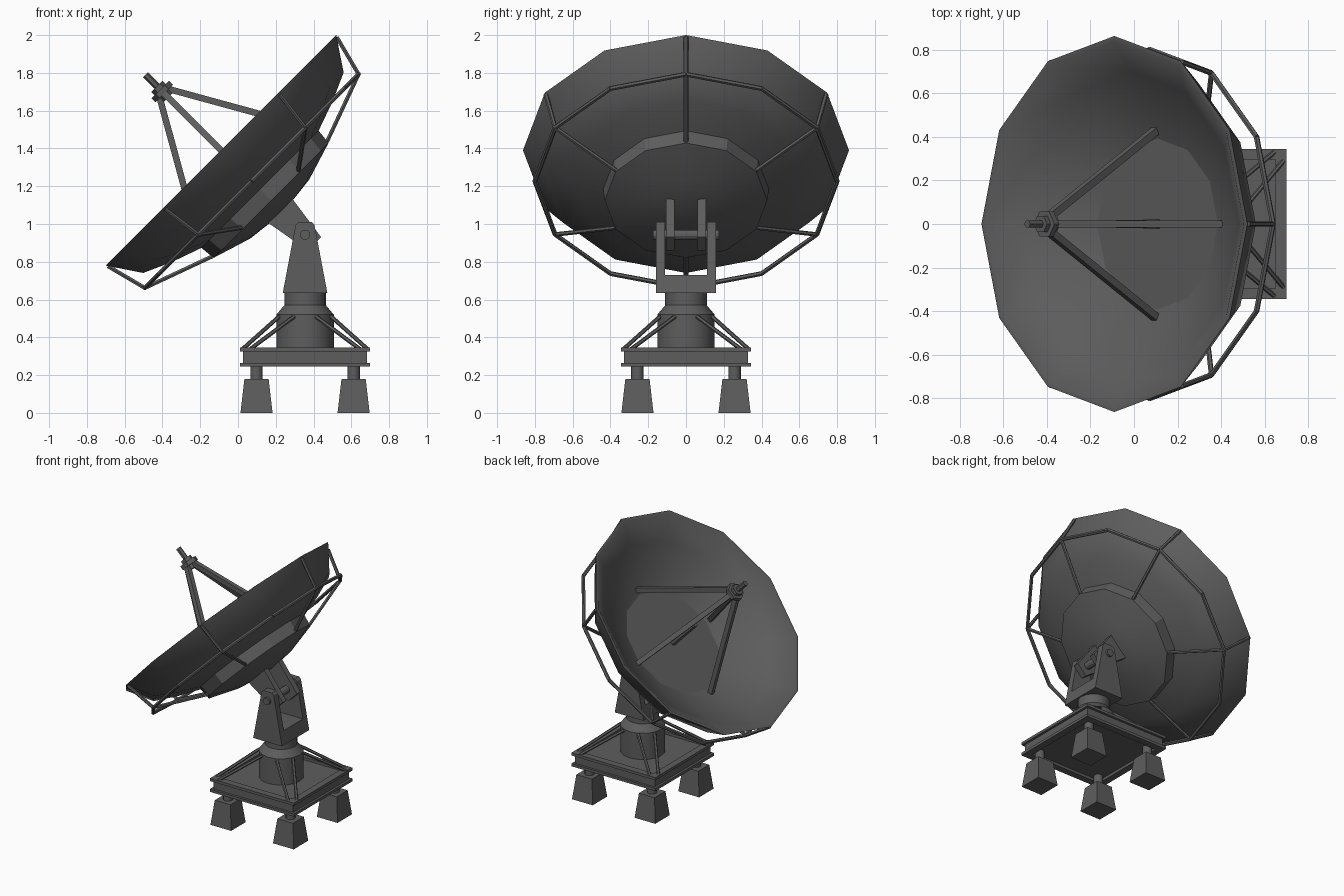
import bpy, bmesh, math
from mathutils import Matrix, Vector

if "Cube" in bpy.data.objects:
    bpy.data.objects.remove(bpy.data.objects["Cube"])

grey = bpy.data.materials.new("dark grey metal")
grey.use_nodes = True
grey.diffuse_color = (0.11, 0.11, 0.11, 1)
grey.node_tree.nodes["Principled BSDF"].inputs["Base Color"].default_value = (0.11, 0.11, 0.11, 1)

# The dish frame has local z along its aiming axis; the mount frame is upright
DISH = Matrix.Translation((-0.09, 0, 1.39)) @ Matrix.Rotation(math.radians(-45), 4, 'Y')
MOUNT = Matrix.Translation((0.355, 0, 0))
ROOT2 = math.sqrt(2)


def finish(name, bm, frame, angle=None):
    bmesh.ops.remove_doubles(bm, verts=bm.verts, dist=1e-5)
    bmesh.ops.recalc_face_normals(bm, faces=bm.faces)
    mesh = bpy.data.meshes.new(name)
    bm.to_mesh(mesh)
    bm.free()
    mesh.materials.append(grey)
    if angle:
        mesh.shade_smooth()
        mesh.set_sharp_from_angle(angle=math.radians(angle))
    obj = bpy.data.objects.new(name, mesh)
    obj.matrix_world = frame
    bpy.context.scene.collection.objects.link(obj)
    return obj


def lathe(name, profile, sides, frame, closed=False, angle=None, turn=0.0):
    """Spin (radius, height) points around local z."""
    bm = bmesh.new()
    rings = []
    for r, z in profile:
        angles = [turn + math.tau * i / sides for i in range(sides)]
        if r == 0:
            rings.append([bm.verts.new((0, 0, z))] * sides)
        else:
            rings.append([bm.verts.new((r * math.cos(a), r * math.sin(a), z)) for a in angles])
    pairs = list(zip(rings, rings[1:]))
    if closed:
        pairs.append((rings[-1], rings[0]))
    for low, high in pairs:
        for i in range(sides):
            j = (i + 1) % sides
            loop = list(dict.fromkeys((low[i], low[j], high[j], high[i])))
            bm.faces.new(loop)
    return finish(name, bm, frame, angle)


def square(name, profile, frame, closed=False):
    """Square-plan part from (half width, height) points."""
    points = [(r * ROOT2, z) for r, z in profile]
    return lathe(name, points, 4, frame, closed, turn=math.pi / 4)


def prism(name, outline, y0, y1, frame):
    """Plate with an x/z outline, thick along y."""
    bm = bmesh.new()
    face = bm.faces.new([bm.verts.new((x, y0, z)) for x, z in outline])
    out = bmesh.ops.extrude_face_region(bm, geom=[face])
    moved = [v for v in out["geom"] if isinstance(v, bmesh.types.BMVert)]
    bmesh.ops.translate(bm, verts=moved, vec=(0, y1 - y0, 0))
    return finish(name, bm, frame)


def rods(name, spans, radius, frame, sides=6):
    """Straight bars between pairs of points."""
    bm = bmesh.new()
    for a, b in spans:
        a, b = Vector(a), Vector(b)
        turn = (b - a).to_track_quat('Z', 'Y').to_matrix().to_4x4()
        place = Matrix.Translation((a + b) / 2) @ turn @ Matrix.Rotation(math.pi / sides, 4, 'Z')
        bmesh.ops.create_cone(bm, cap_ends=True, segments=sides, radius1=radius,
                              radius2=radius, depth=(b - a).length, matrix=place)
    return finish(name, bm, frame)


def polar(r, degrees, z):
    a = math.radians(degrees)
    return (r * math.cos(a), r * math.sin(a), z)


# Reflector: curved bowl inside, kinked shell outside
bowl = [(r, 0.36 * (r / 0.84) ** 2 - 0.36) for r in (0, 0.14, 0.28, 0.42, 0.56, 0.7, 0.84)]
shell = [(0.863, 0), (0.75, -0.168), (0.6, -0.235), (0.43, -0.295), (0, -0.39)]
lathe("reflector_dish", bowl + shell, 12, DISH, angle=40)

# Hub behind the reflector
lathe("rear_hub", [(0, -0.28), (0.44, -0.28), (0.43, -0.375), (0.22, -0.44), (0, -0.465)],
      12, DISH, angle=28)

# Rear truss: ring, and spokes running rim - ring - hub
RING = (0.8, -0.23)
rods("rear_ring", [(polar(RING[0], d, RING[1]), polar(RING[0], d + 30, RING[1]))
                   for d in range(0, 360, 30)], 0.013, DISH)
spokes = []
for d in range(0, 360, 60):
    knee = polar(RING[0], d, RING[1])
    spokes += [(polar(0.857, d, -0.01), knee), (knee, polar(0.43, d, -0.364))]
rods("rear_spokes", spokes, 0.012, DISH)

# Feed: four struts, hub with collar, tip and central receiver
rods("feed_struts", [(polar(0.43, d, -0.27), polar(0.025, d, 0.44))
                     for d in range(0, 360, 90)], 0.024, DISH, sides=4)
lathe("feed_collar", [(0, 0.425), (0.065, 0.425), (0.065, 0.455), (0, 0.455)], 6, DISH)
lathe("feed_hub", [(0, 0.395), (0.042, 0.395), (0.042, 0.48), (0, 0.48)], 6, DISH)
lathe("feed_tip", [(0, 0.47), (0.019, 0.47), (0.019, 0.565), (0, 0.565)], 6, DISH)
lathe("receiver_base", [(0, -0.37), (0.045, -0.37), (0.045, -0.29), (0, -0.27)], 6, DISH)
lathe("receiver_stem", [(0, -0.3), (0.024, -0.3), (0.02, -0.02), (0, -0.02)], 6, DISH)

# Tilting lugs on the hub, held by the yoke
for side, s in (("left", 1), ("right", -1)):
    prism("lug_" + side, [(-0.1, -0.42), (0.09, -0.42), (0.05, -0.7), (-0.05, -0.7)],
          s * 0.062, s * 0.105, DISH)
    prism("yoke_arm_" + side,
          [(-0.118, 0.635), (0.118, 0.635), (0.05, 0.995), (0.035, 1.01),
           (-0.035, 1.01), (-0.05, 0.995)],
          s * 0.112, s * 0.16, MOUNT)

# Yoke base and pivot pin
prism("yoke_base", [(-0.118, 0.635), (0.118, 0.635), (0.1, 0.73), (-0.1, 0.73)],
      -0.115, 0.115, MOUNT)
rods("pivot_pin", [((0, -0.175, 0.943), (0, 0.175, 0.943))], 0.027, MOUNT, sides=12)

# Turning pedestal
lathe("pedestal", [(0, 0.3), (0.152, 0.3), (0.152, 0.52), (0.11, 0.57), (0.11, 0.64), (0, 0.64)],
      16, MOUNT, angle=30)

# Base: ring of I-beams around a sunken deck
square("base_beams", [(0.345, 0.245), (0.345, 0.265), (0.328, 0.265), (0.328, 0.325),
                      (0.345, 0.325), (0.345, 0.345), (0.295, 0.345), (0.295, 0.325),
                      (0.312, 0.325), (0.312, 0.265), (0.295, 0.265), (0.295, 0.245)],
       MOUNT, closed=True)
square("base_deck", [(0, 0.265), (0.315, 0.265), (0.315, 0.325), (0, 0.325)], MOUNT)

# Corner braces from the pedestal, and the four feet
braces = []
for d in (45, 135, 225, 315):
    for spread in (-22, 22):
        braces.append((polar(0.15, d + spread, 0.51), polar(0.445, d + spread / 6, 0.335)))
rods("pedestal_braces", braces, 0.011, MOUNT)

for fb, sy in (("front", -1), ("back", 1)):
    for lr, sx in (("left", 1), ("right", -1)):
        spot = MOUNT @ Matrix.Translation((sx * 0.257, sy * 0.257, 0))
        square(f"foot_{fb}_{lr}", [(0, 0), (0.085, 0), (0.064, 0.18), (0, 0.18)], spot)
        lathe(f"foot_post_{fb}_{lr}", [(0, 0.17), (0.033, 0.17), (0.033, 0.27), (0, 0.27)],
              12, spot, angle=35)
